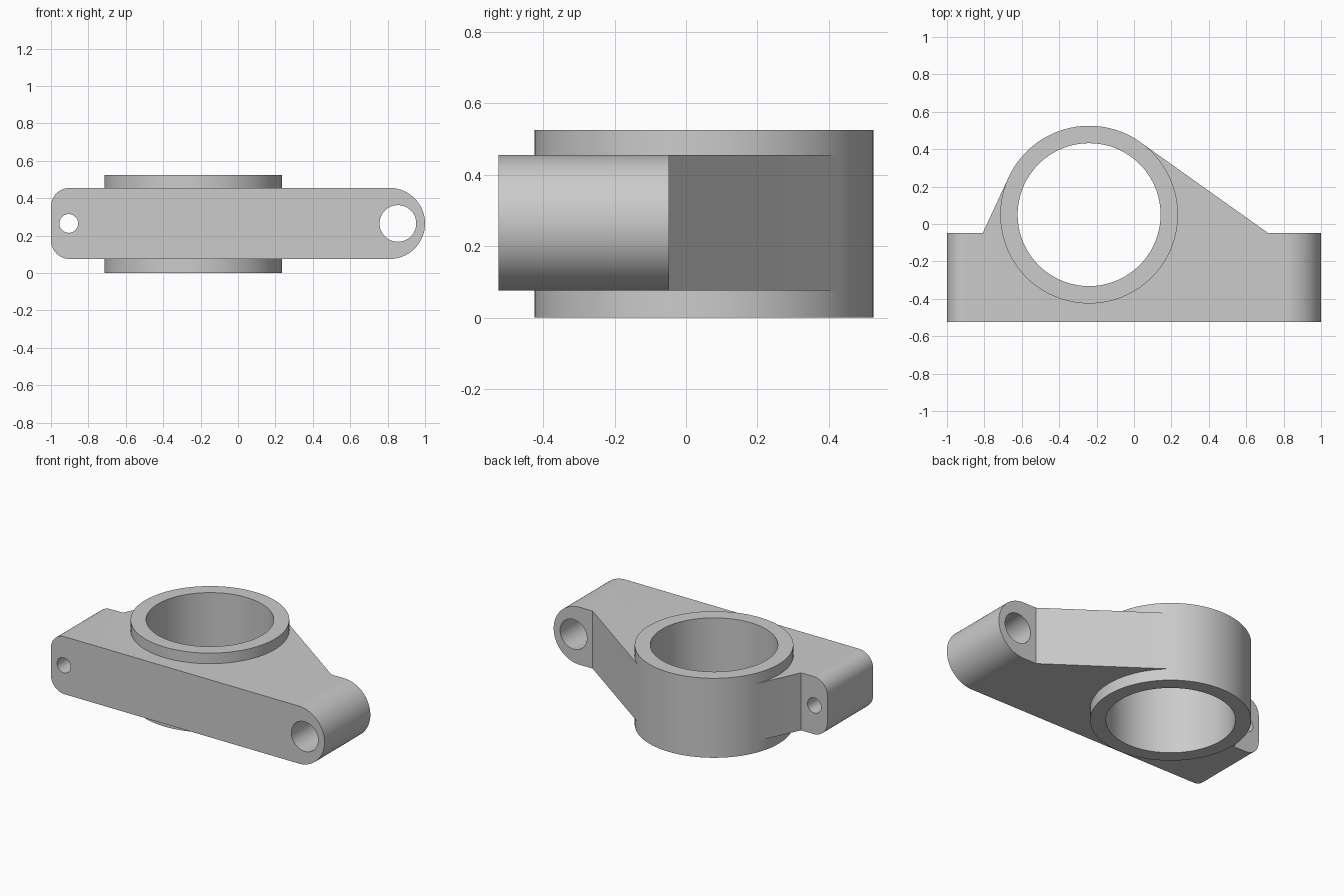
import bpy, bmesh
from math import sin, cos, atan2, acos, hypot, radians, tau
from mathutils import Vector

cube = bpy.data.objects.get("Cube")
if cube:
    bpy.data.objects.remove(cube, do_unlink=True)

grey = bpy.data.materials.new("plain grey metal")
grey.use_nodes = True
grey.diffuse_color = (0.6, 0.6, 0.6, 1)
grey.node_tree.nodes["Principled BSDF"].inputs["Base Color"].default_value = (0.6, 0.6, 0.6, 1)


def arc(cx, cy, r, start, end, n):
    return [(cx + r * cos(start + (end - start) * i / n),
             cy + r * sin(start + (end - start) * i / n)) for i in range(n + 1)]


def circle(cx, cy, r, n):
    return arc(cx, cy, r, 0, tau, n)[:-1]


def prism(name, points, axis, low, high):
    """Extrude a closed outline along z (plan outline) or y (front outline)."""
    bm = bmesh.new()
    place = (lambda p: (p[0], p[1], low)) if axis == "z" else (lambda p: (p[0], low, p[1]))
    face = bm.faces.new([bm.verts.new(place(p)) for p in points])
    made = bmesh.ops.extrude_face_region(bm, geom=[face])["geom"]
    step = Vector((0, 0, high - low)) if axis == "z" else Vector((0, high - low, 0))
    bmesh.ops.translate(bm, vec=step, verts=[g for g in made if isinstance(g, bmesh.types.BMVert)])
    bmesh.ops.recalc_face_normals(bm, faces=bm.faces)
    mesh = bpy.data.meshes.new(name)
    bm.to_mesh(mesh)
    bm.free()
    mesh.materials.append(grey)
    obj = bpy.data.objects.new(name, mesh)
    bpy.context.collection.objects.link(obj)
    return obj


def combine(target, tool, operation):
    mod = target.modifiers.new(operation, "BOOLEAN")
    mod.operation, mod.object, mod.solver = operation, tool, "EXACT"
    bpy.context.view_layer.objects.active = target
    bpy.ops.object.modifier_apply(modifier=mod.name)
    bpy.data.objects.remove(tool, do_unlink=True)


# Main dimensions
CX, CY, R, BORE = -0.24, 0.05, 0.475, 0.382
LOW, HIGH, MID = 0.075, 0.455, 0.265
FRONT, BACK, TOP = -0.525, -0.047, 0.525
END, CORNER = (HIGH - LOW) / 2, 0.1


def tangent(px, py, side):
    """Point where a line from (px, py) just touches the ring."""
    dx, dy = px - CX, py - CY
    a = atan2(dy, dx) + side * acos(R / hypot(dx, dy))
    return (CX + (R - 0.0005) * cos(a), CY + (R - 0.0005) * sin(a))


# Front outline: round right end, rounded left corners
quarter = tau / 4
profile = (arc(1 - END, MID, END, -quarter, quarter, 40)
           + arc(-1 + CORNER, HIGH - CORNER, CORNER, quarter, 2 * quarter, 12)
           + arc(-1 + CORNER, LOW + CORNER, CORNER, 2 * quarter, 3 * quarter, 12))
bracket = prism("bearing_bracket", profile, "y", -0.7, 0.7)

# Plan outline: bar with a web tapering to the ring
left, right = (-0.808, BACK), (0.715, BACK)
plan = [(-1.1, FRONT), (1.1, FRONT), (1.1, BACK), right, tangent(*right, 1),
        (CX, CY), tangent(*left, -1), left, (-1.1, BACK)]
combine(bracket, prism("plan_shape", plan, "z", -0.2, 0.8), "INTERSECT")

# Bearing ring, its bore, and the two bolt holes
combine(bracket, prism("ring", circle(CX, CY, R, 128), "z", 0, TOP), "UNION")
combine(bracket, prism("ring_bore", circle(CX, CY, BORE, 128), "z", -0.2, 0.8), "DIFFERENCE")
for x, r in ((-0.905, 0.05), (0.855, 0.098)):
    combine(bracket, prism("bolt_hole", circle(x, MID, r, 64), "y", -0.7, 0.7), "DIFFERENCE")

# Smooth the curved walls, keep the edges crisp
bracket.select_set(True)
bpy.context.view_layer.objects.active = bracket
bpy.ops.object.shade_smooth_by_angle(angle=radians(25))
